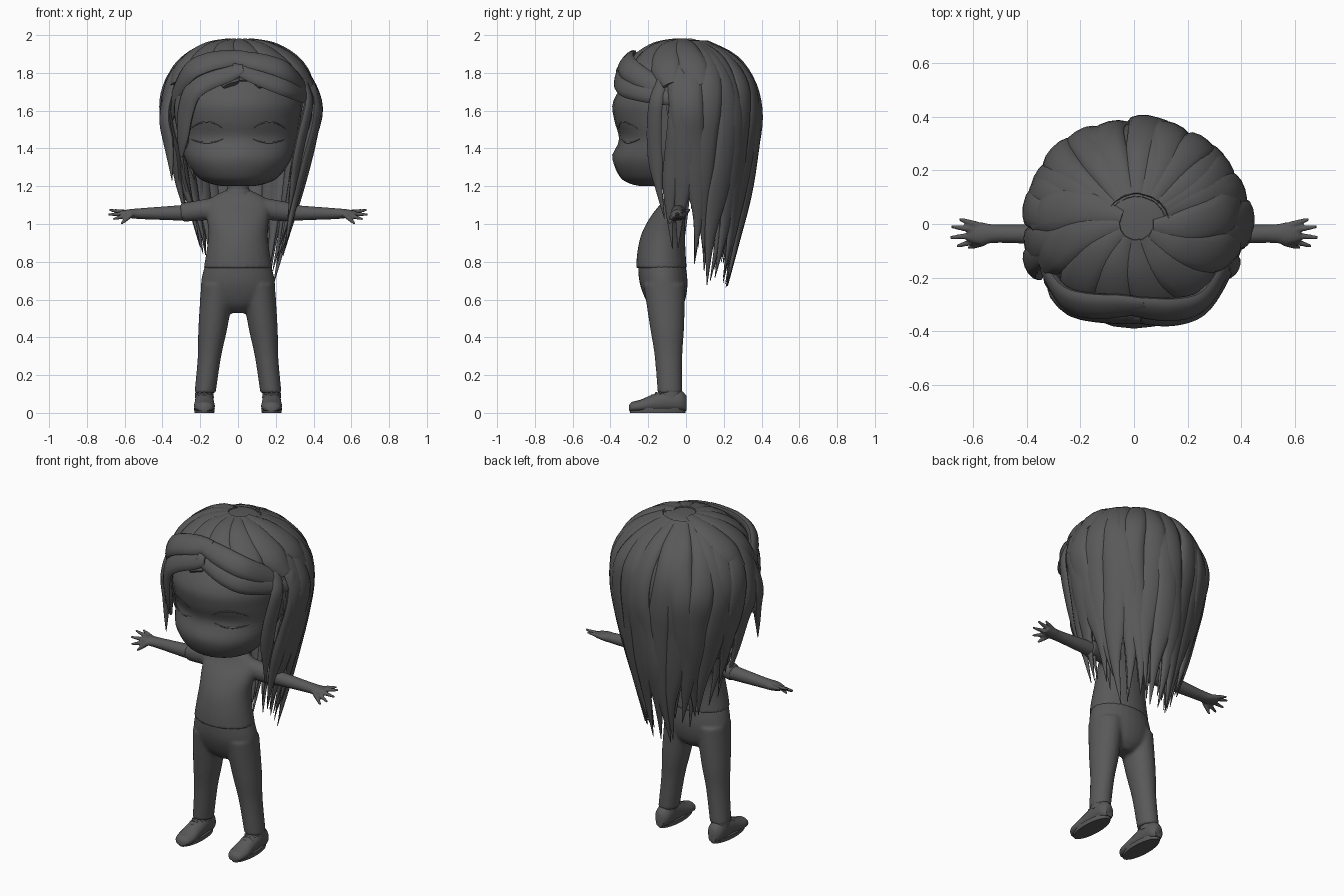
import bpy, bmesh, math, random
from mathutils import Vector
from mathutils.bvhtree import BVHTree

random.seed(4)
if "Cube" in bpy.data.objects:
    bpy.data.objects.remove(bpy.data.objects["Cube"], do_unlink=True)

grey = bpy.data.materials.new("charcoal_grey")
grey.use_nodes = True
tone = (0.1, 0.1, 0.1, 1)
grey.diffuse_color = tone
grey.node_tree.nodes["Principled BSDF"].inputs["Base Color"].default_value = tone

UP, FRONT = Vector((0, 0, 1)), Vector((0, -1, 0))
SIDES = (("left", 1), ("right", -1))


def spline(rows, steps):
    """Catmull-Rom interpolation of rows of any length."""
    out = []
    last = len(rows) - 1
    for i in range(last):
        quad = [rows[max(0, min(last, i + k))] for k in (-1, 0, 1, 2)]
        for s in range(steps):
            t = s / steps
            out.append([b + t * ((c - a) + t * ((2 * a - 5 * b + 4 * c - d) + t * (3 * b - a - 3 * c + d))) / 2
                        for a, b, c, d in zip(*quad)])
    out.append(rows[-1])
    return out


def sweep(bm, rows, hint, axis=None, sides=16, steps=4):
    """Skin elliptical rings; a row is x, y, z, half width, half height."""
    rows = spline(rows, steps)
    centres = [Vector(row[:3]) for row in rows]
    last = len(rows) - 1
    rings = []
    for i, (centre, row) in enumerate(zip(centres, rows)):
        along = axis or (centres[min(i + 1, last)] - centres[max(i - 1, 0)]).normalized()
        side = along.cross(hint(centre) if callable(hint) else hint).normalized()
        normal = side.cross(along)
        wide, high = (max(size, 0.001) for size in row[3:])
        angles = [math.tau * k / sides for k in range(sides)]
        rings.append([bm.verts.new(centre + side * wide * math.cos(a) + normal * high * math.sin(a))
                      for a in angles])
    bridge(bm, rings)
    bm.faces.new(rings[0])
    bm.faces.new(rings[-1])


def bridge(bm, rings):
    for lower, upper in zip(rings, rings[1:]):
        for k in range(len(lower)):
            n = (k + 1) % len(lower)
            bm.faces.new((lower[k], lower[n], upper[n], upper[k]))


def column(bm, rows, centre_x=lambda z: 0):
    """Upright loft; a row is height, y, half width, half depth."""
    sweep(bm, [(centre_x(z), y, z, wide, deep) for z, y, wide, deep in rows], FRONT, UP, sides=28)


def finish(bm, name, voxel=0):
    bmesh.ops.recalc_face_normals(bm, faces=bm.faces)
    mesh = bpy.data.meshes.new(name)
    bm.to_mesh(mesh)
    bm.free()
    mesh.materials.append(grey)
    mesh.shade_smooth()
    mesh.set_sharp_from_angle(angle=math.radians(50))
    obj = bpy.data.objects.new(name, mesh)
    bpy.context.collection.objects.link(obj)
    if voxel:
        blend = obj.modifiers.new("blend", 'REMESH')
        blend.mode, blend.voxel_size, blend.use_smooth_shade = 'VOXEL', voxel, True
        obj.modifiers.new("relax", 'SMOOTH').iterations = 4
    return obj


# Head with recessed eyes and a small nose
bm = bmesh.new()
column(bm, [(1.2, -.17, .08, .07), (1.215, -.16, .15, .14), (1.25, -.15, .215, .2), (1.34, -.13, .28, .255),
            (1.45, -.075, .315, .28), (1.55, -.065, .33, .315), (1.65, -.055, .34, .33),
            (1.78, -.02, .3, .28), (1.9, 0, .18, .18)])
for vert in bm.verts:
    x, y, z = vert.co
    if y < -0.15:
        socket = math.exp(-((abs(x) - .15) / .08) ** 2 - ((z - 1.46) / .05) ** 2)
        nose = math.exp(-(x / .03) ** 2 - ((z - 1.37) / .03) ** 2)
        vert.co.y += 0.012 * socket - 0.01 * nose
face = BVHTree.FromBMesh(bm)
finish(bm, "head")

# Brows and closed eyelids laid on the face
for side, s in SIDES:
    for part, height, bend in (("brow", 1.54, .035), ("eyelid", 1.43, -.02)):
        bm = bmesh.new()
        rows = []
        for k in range(9):
            t = k / 4 - 1
            x, z = s * (.165 + .085 * t), height - bend * t * t
            hit = face.ray_cast(Vector((x, -1, z)), -FRONT)[0]
            rows.append((x, hit.y, z, .004 * (1.1 - t * t), .003))
        sweep(bm, rows, FRONT, sides=8, steps=2)
        finish(bm, side + "_" + part)

# Neck and collar
bm = bmesh.new()
column(bm, [(1.12, -.06, .06, .05), (1.28, -.06, .053, .048)])
finish(bm, "neck")
bm = bmesh.new()
column(bm, [(1.155, -.062, .075, .057), (1.185, -.062, .06, .05)])
finish(bm, "collar")

# Shirt with short sleeves
bm = bmesh.new()
column(bm, [(.765, -.13, .182, .134), (.85, -.13, .168, .128), (.95, -.12, .157, .115), (1.04, -.095, .165, .092),
            (1.11, -.068, .165, .065), (1.15, -.06, .125, .053), (1.18, -.06, .06, .045)])
for side, s in SIDES:
    sweep(bm, [(s * .1, -.06, 1.085, .055, .06), (s * .3, -.04, 1.06, .046, .05)], UP)
finish(bm, "shirt", voxel=.01)

# Trousers, the legs leaning outward
bm = bmesh.new()
column(bm, [(.53, -.1, .06, .05), (.57, -.105, .14, .09), (.63, -.112, .19, .115),
            (.7, -.12, .195, .128), (.785, -.128, .174, .126)])
for side, s in SIDES:
    column(bm, [(.105, -.085, .056, .065), (.3, -.093, .062, .073), (.45, -.1, .077, .09), (.68, -.115, .09, .11)],
           lambda z: s * (.187 - .12 * z))
finish(bm, "trousers", voxel=.01)

for side, s in SIDES:
    # Bare arm with a palm and five fanned fingers
    bm = bmesh.new()
    sweep(bm, [(s * .25, -.04, 1.06, .042, .044), (s * .5, -.036, 1.055, .034, .03),
               (s * .57, -.036, 1.055, .042, .024), (s * .62, -.03, 1.055, .032, .015)], UP)
    for k in range(5):
        spread = math.radians(20 * k - 45)
        reach = .12 - .008 * (k - 2.5) ** 2
        root = Vector((.56, .014 * k - .068, 1.055))
        tip = Vector((.57 + reach * math.cos(spread), reach * math.sin(spread) - .04, 1 + .025 * min(k, 3)))
        sweep(bm, [(s * p.x, p.y, p.z, size, size) for p, size in ((root, .014), (root.lerp(tip, .5), .012), (tip, .006))],
              UP, sides=10)
    finish(bm, side + "_arm", voxel=.005)

    # Shoe with a flat sole, ankle and laces
    x = s * .178
    bm = bmesh.new()
    for y, z, wide in ((.002, .05, .025), (-.03, .06, .047), (-.1, .062, .05)):
        z = z
    sweep(bm, [(x, y, z, wide, z) for y, z, wide in
               ((.002, .045, .025), (-.03, .06, .047), (-.1, .062, .05), (-.17, .05, .052),
                (-.24, .035, .056), (-.285, .029, .044), (-.302, .02, .02))], UP, FRONT)
    for vert in bm.verts:
        vert.co.z = max(vert.co.z, 0.012)
    finish(bm, side + "_shoe")
    bm = bmesh.new()
    column(bm, [(0, -.15, .052, .146), (.025, -.15, .055, .152)], lambda z: x)
    finish(bm, side + "_sole")
    bm = bmesh.new()
    column(bm, [(.08, -.08, .05, .06), (.14, -.083, .046, .054)], lambda z: x)
    finish(bm, side + "_ankle")
    bm = bmesh.new()
    for k in range(4):
        y, z = -.135 - .023 * k, .118 - .013 * k
        sweep(bm, [(x + .034 * t, y, z - .02 * abs(t), .006, .006) for t in (-1, 0, 1)], UP, sides=8)
    finish(bm, side + "_laces")


# Hair volume: a dome above, narrowing where it hangs
def shell(a, z, scale=1):
    if z > 1.6:
        sx = sy = math.sqrt(max(0, 1 - ((z - 1.6) / .37) ** 2))
    else:
        drop = (1.6 - z) / .95
        sx, sy = 1 - .52 * drop, 1 - .42 * drop ** 1.3
    return Vector((.01 + .405 * sx * math.sin(a) * scale, -.375 * sy * math.cos(a) * scale, z))


def outward(p):
    return Vector((p.x, p.y, max(0, p.z - 1.6)))


def lock(name, points, widths):
    bm = bmesh.new()
    sweep(bm, [(*p, w, .3 * w + .008 * min(1, w / .02)) for p, w in zip(points, widths)], outward, sides=12)
    finish(bm, name)


def hanging_lock(name, a, top, tip, width, scale=1, flare=0):
    """A lock that follows the dome down and tapers to a point."""
    points, widths = [], []
    for k in range(8):
        t = k / 7
        z = top + (tip - top) * t ** 1.4
        sway = .08 * math.sin(5 * z + 9 * a)
        points.append(shell(a + sway, z, scale * random.uniform(.985, 1.02) + flare * t * t))
        widths.append(width * (.45 + 1.7 * t * (1 - t) + .1 * t) * min(1, 3.5 * (1 - t)) + .002)
    lock(name, points, widths)


# Scalp cap, high over the face and low at the back
bm = bmesh.new()
rings = []
for j in range(17):
    ring = []
    for i in range(64):
        a = math.tau * i / 64
        behind = max(0, min(1, (min(a, math.tau - a) - 1.2) / .3))
        fall = (.205 + .56 * behind) * (j / 16) ** 1.7
        ring.append(bm.verts.new(shell(a, 1.965 - fall, .97)))
    rings.append(ring)
bridge(bm, rings)
bm.faces.new(rings[0])
thickness = finish(bm, "hair_cap").modifiers.new("thickness", 'SOLIDIFY')
thickness.thickness, thickness.offset = .02, 0

# Two layers of locks around the sides and back
for layer, total, scale, width in (("outer", 17, 1, .075), ("inner", 18, .9, .055)):
    for i in range(total):
        a = math.radians(86 + 190 * i / (total - 1)) + random.uniform(-.04, .04)
        tip = 1.05 - .32 * max(0, -math.cos(a)) ** .7 + random.uniform(-.12, .1) - .08 * math.sin(a)
        hanging_lock(layer + "_lock_" + str(i + 1), a, 1.955, tip, width, scale)

# Locks framing the face
for name, degrees, tip, width, flare in (("left_cheek_lock", 66, 1.03, .045, 0), ("left_temple_lock", 78, .87, .05, 0),
                                         ("right_cheek_lock", -52, 1.23, .045, -.1),
                                         ("right_temple_lock", -66, 1.23, .055, .25),
                                         ("right_side_lock", -84, .9, .045, -.15)):
    hanging_lock(name, math.radians(degrees), 1.78, tip, width, flare=flare)

# Crown tufts radiating forward and sideways
for i in range(8):
    a = math.radians(28 * i - 98)
    points = [shell(a - .3 + .42 * t, 1.966 - .23 * t ** 1.5, 1.01) for t in (0, .25, .5, .75, 1)]
    lock("crown_tuft_" + str(i + 1), points, (.03, .065, .08, .08, .045))

# Fringe bands swept sideways from the parting
for name, root, middle, tip, width in (
        ("left_lower_fringe", (-.03, -.34, 1.83), (.25, -.315, 1.725), (.425, .01, 1.645), .055),
        ("left_upper_fringe", (-.06, -.3, 1.89), (.25, -.29, 1.81), (.42, .06, 1.6), .06),
        ("right_upper_fringe", (.04, -.3, 1.89), (-.25, -.28, 1.81), (-.38, -.02, 1.5), .065),
        ("right_lower_fringe", (.03, -.35, 1.82), (-.24, -.31, 1.7), (-.3, -.22, 1.36), .06)):
    points = spline([root, middle, tip], 3)
    lock(name, points, [width * size for size in (.5, .85, 1, 1, .9, .7, .2)])
